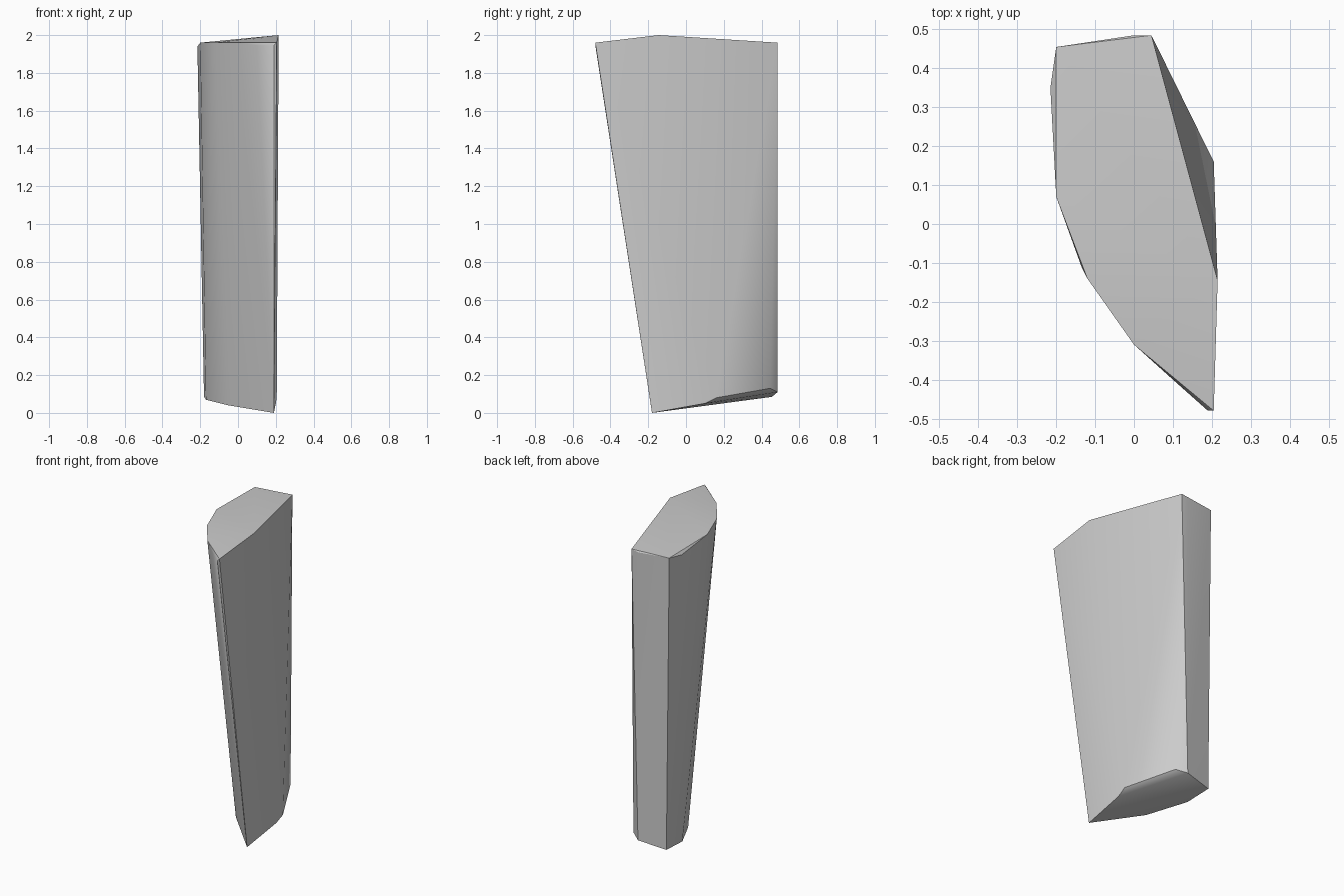
import bpy
import bmesh
import math

cube = bpy.data.objects.get("Cube")
if cube:
    bpy.data.objects.remove(cube, do_unlink=True)

# Plain grey
grey = bpy.data.materials.new("plain_grey")
grey.use_nodes = True
colour = (0.6, 0.6, 0.6, 1.0)
grey.diffuse_color = colour
grey.node_tree.nodes["Principled BSDF"].inputs["Base Color"].default_value = colour

# Slanted top rim, with a shallow chamfer on the front corner
top_rim = [(0.205, -0.48, 1.96), (0, -0.31, 1.96), (-0.12, -0.14, 1.96),
           (-0.2, 0.07, 1.96), (-0.215, 0.35, 1.94), (-0.2, 0.455, 1.955),
           (0, 0.485, 1.95), (0.045, 0.485, 1.96), (0.215, -0.145, 2)]
chamfer = [(0.19, -0.48, 1.945), (0.1, -0.4, 1.945), (-0.135, -0.11, 1.94)]

# Narrower bottom rim, rising toward the back
bottom_rim = [(0.19, -0.18, 0), (-0.05, 0.05, 0.04), (-0.17, 0.28, 0.07),
              (-0.18, 0.455, 0.085), (0, 0.485, 0.11), (0.06, 0.445, 0.13),
              (0.205, 0.16, 0.08), (0.2, 0.1, 0.05)]

# Stretch a tapered convex skin between both rims
bm = bmesh.new()
for point in top_rim + chamfer + bottom_rim:
    bm.verts.new(point)
hull = bmesh.ops.convex_hull(bm, input=bm.verts)
unused = {e for e in hull["geom_interior"] if isinstance(e, bmesh.types.BMVert)}
bmesh.ops.delete(bm, geom=list(unused), context="VERTS")
bmesh.ops.recalc_face_normals(bm, faces=bm.faces)

mesh = bpy.data.meshes.new("tapered_shard")
bm.to_mesh(mesh)
bm.free()
mesh.materials.append(grey)
shard = bpy.data.objects.new("tapered_shard", mesh)
bpy.context.collection.objects.link(shard)

# Soft sides with crisp rims
bpy.ops.object.select_all(action="DESELECT")
shard.select_set(True)
bpy.context.view_layer.objects.active = shard
bpy.ops.object.shade_smooth_by_angle(angle=math.radians(30))
